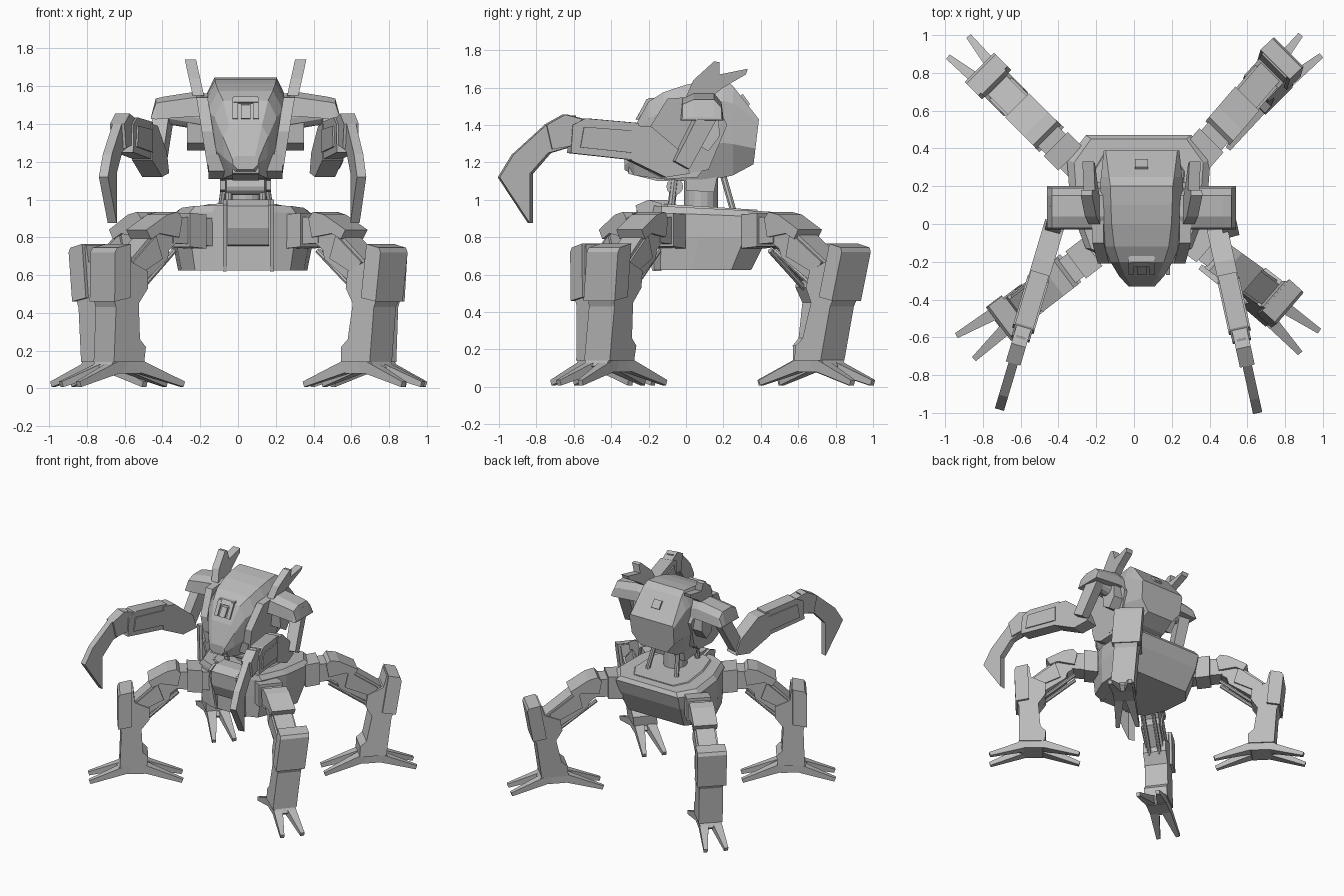
import bpy, bmesh, math
from mathutils import Vector

cube = bpy.data.objects.get("Cube")
if cube:
    bpy.data.objects.remove(cube, do_unlink=True)

grey = bpy.data.materials.new("plain grey")
grey.use_nodes = True
grey.diffuse_color = (0.5, 0.5, 0.5, 1)
grey.node_tree.nodes["Principled BSDF"].inputs["Base Color"].default_value = (0.5, 0.5, 0.5, 1)
MID = 0.04  # centre line of the torso
FORWARD = math.pi / 2


def loft(name, rings):
    """Skin a closed solid through rings of equal point count."""
    bm = bmesh.new()
    loops = [[bm.verts.new(p) for p in ring] for ring in rings]
    n = len(loops[0])
    for a, b in zip(loops, loops[1:]):
        for i in range(n):
            j = (i + 1) % n
            bm.faces.new((a[i], a[j], b[j], b[i]))
    bm.faces.new(loops[0])
    bm.faces.new(loops[-1])
    bmesh.ops.recalc_face_normals(bm, faces=bm.faces)
    mesh = bpy.data.meshes.new(name)
    bm.to_mesh(mesh)
    bm.free()
    mesh.materials.append(grey)
    obj = bpy.data.objects.new(name, mesh)
    bpy.context.collection.objects.link(obj)
    return obj


def prism(name, profile, width, origin, angle, skew=lambda r, z: 0):
    """Extrude a (distance, height) profile across a vertical plane."""
    d = Vector((math.cos(angle), math.sin(angle), 0))
    side = Vector((-d.y, d.x, 0))
    base = Vector((origin[0], origin[1], 0))
    return loft(name, [[base + d * r + Vector((0, 0, z)) + side * (skew(r, z) + s * width / 2)
                        for r, z in profile] for s in (-1, 1)])


def plate(name, profile, width, s, offset, slope=0, height=0):
    """Upright (y, z) plate beside the centre line, flaring out with height."""
    return prism(name, profile, width, (MID, 0), FORWARD,
                 lambda y, z: -s * (offset + slope * (z - height)))


def beam(name, a, b, w0, h0, w1=None, h1=None):
    """Tapered bar between two points."""
    a, b = Vector(a), Vector(b)
    d = (b - a).normalized()
    x = d.cross(Vector((0, 0, 1))).normalized()
    y = x.cross(d)
    sizes = ((a, w0, h0), (b, w1 or w0, h1 or h0))
    return loft(name, [[p + x * i * w / 2 + y * j * h / 2
                        for i, j in ((-1, -1), (1, -1), (1, 1), (-1, 1))] for p, w, h in sizes])


def rod(name, a, b, radius, sides=12):
    a, b = Vector(a), Vector(b)
    q = (b - a).to_track_quat('Z', 'Y')
    turn = [2 * math.pi * i / sides for i in range(sides)]
    return loft(name, [[p + q @ Vector((math.cos(t), math.sin(t), 0)) * radius for t in turn]
                       for p in (a, b)])


# Legs: planar profiles spreading out from the hull; the shin leans out and sideways
def leg(name, foot, degrees, lean, sway):
    ang = math.radians(degrees)
    d = Vector((math.cos(ang), math.sin(ang), 0))
    side = Vector((-d.y, d.x, 0))

    def at(r, lat, z):
        return Vector((foot[0], foot[1], z)) + d * r + side * lat

    def shin_part(part, pts, width):
        prism(name + part, [(r + lean * (z - .15) / .6, z) for r, z in pts], width, foot, ang,
              lambda r, z: sway * (z - .15) / .6)

    def thigh_skew(r, z):
        return sway * .75 * (r + .6) / .6

    shin_part("_shin", [(-.08, .14), (-.09, .22), (-.05, .26), (-.04, .45), (-.1, .53),
                        (-.1, .62), (.01, .67), (.02, .76), (.12, .74), (.13, .49),
                        (.11, .43), (.12, .14)], .18)
    shin_part("_knee_block", [(.03, .48), (.135, .46), (.135, .72), (.12, .745), (.03, .765)], .22)
    joint = Vector((-.29, .845))
    u = Vector((lean * .75 - .01, .59)) - joint
    length = u.length
    u.normalize()
    v = Vector((-u.y, u.x))

    def along(pts):
        return [tuple(joint + u * s + v * h) for s, h in pts]

    prism(name + "_thigh", along([(-.06, .06), (.08, .08), (length, .075), (length, -.07),
                                  (.14, -.09), (.1, -.06), (-.05, -.07)]), .14, foot, ang, thigh_skew)
    prism(name + "_thigh_panel", along([(.12, .06), (length - .05, .06), (length - .05, -.02),
                                        (.17, -.06)]), .165, foot, ang, thigh_skew)
    prism(name + "_thigh_cap", [(-.33, .9), (-.3, .935), (-.23, .92), (-.09, .84), (-.12, .79),
                                (-.18, .82), (-.31, .8)], .18, foot, ang, thigh_skew)
    for s in (-.04, .04):
        a, b = along([(.06, -.1), (length, -.1)])
        rod(name + "_piston", at(a[0], s + thigh_skew(*a), a[1]),
            at(b[0], s + thigh_skew(*b), b[1]), .015, 8)
    prism(name + "_hip", [(-.6, .75), (-.6, .9), (-.28, .91), (-.28, .77)], .15, foot, ang, thigh_skew)
    prism(name + "_hip_collar", [(-.49, .74), (-.49, .92), (-.38, .93), (-.38, .75)],
          .18, foot, ang, thigh_skew)
    # Ankle and four splayed toes
    prism(name + "_ankle", [(-.1, .11), (-.06, .17), (.1, .17), (.14, .11), (.1, .08), (-.06, .08)],
          .16, foot, ang)
    for end in (-1, 1):
        for s in (-1, 1):
            beam(name + "_toe", at(.03 * end, s * .04, .13), at(.345 * end, s * .077, .022),
                 .08, .07, .03, .03)


leg("front_left_leg", (.666, -.397), -40.8, .02, .07)
leg("front_right_leg", (-.614, -.443), 216.9, 0, .01)
leg("back_left_leg", (.69, .70), 45, .11, .06)
leg("back_right_leg", (-.683, .693), 135, .06, 0)

# Hull: faceted tub with a sloped lip, narrowing toward the bottom at the rear
outline = [(.16, -.18), (.28, -.13), (.36, .08), (.38, .34), (.28, .47)]
outline += [(-x, y) for x, y in reversed(outline)]


def hull_ring(sx, sy, z, tilt=0):
    return [(.025 + x * sx, -.17 + (y + .17) * sy, z - tilt * y) for x, y in outline]


loft("hull", [hull_ring(.9, .81, .625), hull_ring(.99, .95, .8), hull_ring(1, 1, .925, .04),
              hull_ring(.9, .97, .96, .05)])
loft("hull_deck", [[(x, y + .04, z) for x, y, z in hull_ring(s, .8, z, .05)]
                   for s, z in ((.72, .93), (.62, .97))])

# Front plate and its hanging fins
plate("front_plate", [(-.2, 1.0), (-.265, .965), (-.26, .85), (-.22, .76), (-.1, .74), (-.1, 1.0)],
      .22, 1, .015)
for s in (-1, 1):
    plate("front_fin", [(-.27, .97), (-.24, .86), (-.18, .62), (-.13, .62), (-.13, .98), (-.2, 1.0)],
          .02, s, .125 + .015 * s)

# Waist
rod("waist_column", (MID, .08, .95), (MID, .08, 1.16), .09, 16)
plate("waist_block", [(.0, 1.05), (.15, 1.04), (.17, 1.14), (.12, 1.18), (.02, 1.18), (.0, 1.12)],
      .27, 1, 0)
rod("waist_roller", (MID - .1, -.06, 1.07), (MID + .1, -.06, 1.07), .045)
for s in (-1, 1):
    rod("waist_strut", (MID + s * .13, .25, .95), (MID + s * .1, .19, 1.16), .018, 8)
    rod("front_strut", (MID + s * .09, -.08, .95), (MID + s * .09, -.06, 1.12), .02, 8)


# Head: lofted canopy with the nose sloping down and a boxy back
def head_ring(y, w, low, high, corner=.72, drop=.22, sweep=0):
    h = high - low
    half = [(w * corner, high), (w, high - h * drop), (w * .95, low + h * .35), (w * .6, low)]
    ring = half + [(-x, z) for x, z in reversed(half)]
    return [(MID + x, y - sweep * (high - z), z) for x, z in ring]


stations = [(.39, .2, 1.19, 1.43, .95, .06, .12), (.25, .215, 1.13, 1.61, .8, .2),
            (.2, .22, 1.12, 1.645, .75), (.1, .225, 1.11, 1.635), (.0, .22, 1.1, 1.615),
            (-.12, .2, 1.11, 1.575), (-.2, .165, 1.12, 1.525),
            (-.275, .12, 1.13, 1.39), (-.33, .07, 1.16, 1.23)]
loft("head", [head_ring(*s) for s in stations])
plate("chin", [(-.31, 1.14), (-.3, 1.2), (.1, 1.2), (.1, 1.1), (-.15, 1.1)], .14, 1, 0)

# Raised sensor frame on the brow and hatch at the back
for s in (-1, 1):
    plate("sensor_post", [(-.21, 1.54), (-.17, 1.54), (-.24, 1.42), (-.268, 1.43)], .03, s, .055)
plate("sensor_bar", [(-.2, 1.545), (-.17, 1.545), (-.19, 1.5), (-.225, 1.515)], .13, 1, 0)
plate("sensor", [(-.23, 1.5), (-.18, 1.51), (-.23, 1.42), (-.27, 1.43)], .05, 1, 0)
beam("rear_hatch", (MID, .295, 1.56), (MID, .335, 1.505), .07, .02)

for s, name in ((-1, "right"), (1, "left")):
    # Cheek armour, jaw, torso side block and forked antenna
    plate(name + "_cheek", [(-.2, 1.18), (-.21, 1.36), (-.1, 1.54), (.14, 1.56), (.22, 1.4),
                            (.12, 1.16), (-.14, 1.12)], .06, s, .165, .16, 1.13)
    plate(name + "_jaw", [(-.2, 1.15), (-.21, 1.24), (.02, 1.27), (.12, 1.2), (.06, 1.12),
                          (-.12, 1.11)], .09, s, .15)
    plate(name + "_side_block", [(.03, 1.52), (.17, 1.52), (.18, 1.34), (.12, 1.26), (.05, 1.3)],
          .1, s, .26)
    plate(name + "_antenna", [(.0, 1.55), (.04, 1.64), (.15, 1.74), (.18, 1.735), (.18, 1.67),
                              (.33, 1.7), (.32, 1.67), (.2, 1.6), (.12, 1.54)],
          .06, s, .25, .22, 1.55)
    # Shoulder hood, sloping outward into a flap
    hood = [(-.03, -.13), (-.02, -.03), (.04, .0), (.15, .0), (.19, -.05), (.2, -.13)]
    loft(name + "_shoulder", [[(MID + s * x, y, top + z * k) for y, z in hood]
                              for x, top, k in ((.2, 1.56, 1), (.27, 1.57, 1), (.43, 1.545, .9),
                                                (.475, 1.535, .85), (.5, 1.44, .1))])
    rod(name + "_shoulder_axle", (MID + s * .18, .09, 1.42), (MID + s * .42, .09, 1.46), .06)
    # Upper arm, outside the elbow
    beam(name + "_upper_arm", (MID + s * .43, .125, 1.48), (MID + s * .47, -.03, 1.185),
         .09, .1, .08, .09)
    # Forearm and hooked claw share one vertical plane
    ang = math.atan2(-.98, .215) if s > 0 else math.atan2(-.957, -.285)
    root = (.435, 0) if s > 0 else (-.42, 0)
    prism(name + "_elbow", [(-.01, 1.14), (.12, 1.12), (.31, 1.21), (.31, 1.4), (.2, 1.39),
                            (.03, 1.25)], .11, root, ang)
    prism(name + "_forearm", [(.27, 1.21), (.27, 1.41), (.56, 1.435), (.63, 1.4), (.64, 1.25)],
          .1, root, ang)
    prism(name + "_forearm_panel", [(.3, 1.25), (.3, 1.37), (.57, 1.39), (.59, 1.28)],
          .118, root, ang)
    prism(name + "_claw_mount", [(.56, 1.3), (.57, 1.43), (.67, 1.455), (.77, 1.4), (.74, 1.27)],
          .08, root, ang)
    prism(name + "_claw", [(.62, 1.29), (.62, 1.45), (.77, 1.4), (.95, 1.24), (1.025, 1.12),
                           (.86, .875), (.86, 1.14), (.76, 1.25)], .05, root, ang)

# Smooth the gentle curves, keep hard edges
for obj in bpy.context.view_layer.objects:
    obj.select_set(obj.type == 'MESH' and grey.name in obj.data.materials)
bpy.context.view_layer.objects.active = bpy.data.objects["head"]
bpy.ops.object.shade_smooth_by_angle(angle=math.radians(28))
